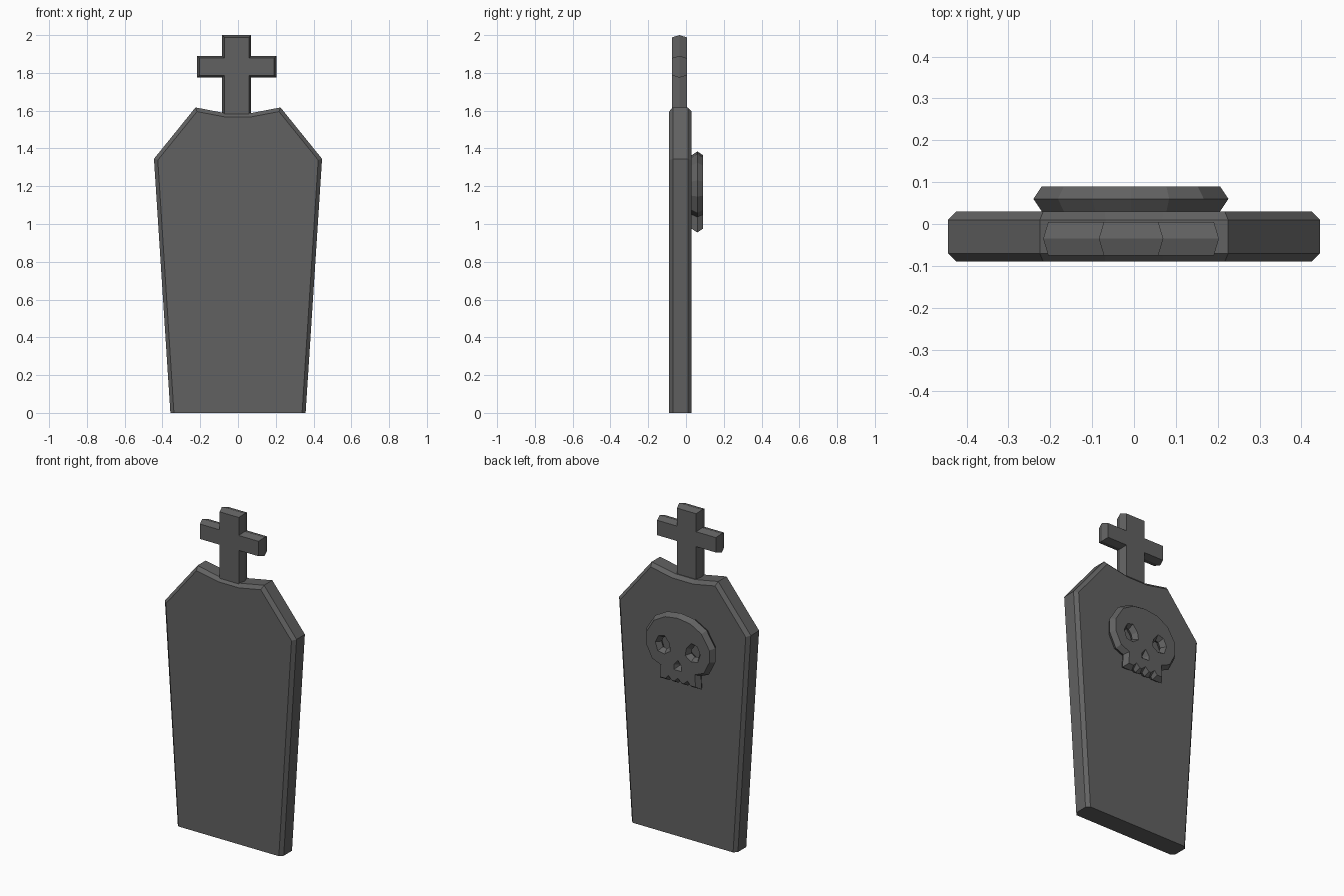
import bpy, bmesh
from mathutils import Vector

if "Cube" in bpy.data.objects:
    bpy.data.objects.remove(bpy.data.objects["Cube"])

stone = bpy.data.materials.new("dark_grey_stone")
stone.diffuse_color = (0.12, 0.12, 0.12, 1)
stone.use_nodes = True
stone.node_tree.nodes["Principled BSDF"].inputs["Base Color"].default_value = stone.diffuse_color


def offset_loop(loop, d):
    """Mitred offset of an (x, z) loop; counter-clockwise loops grow."""
    out = []
    for i, p in enumerate(loop):
        p = Vector(p)
        a = (p - Vector(loop[i - 1])).normalized()
        b = (Vector(loop[(i + 1) % len(loop)]) - p).normalized()
        n1, n2 = Vector((a.y, -a.x)), Vector((b.y, -b.x))
        q = p + (n1 + n2) * d / (1 + n1.dot(n2))
        if p.y == 0:          # the base stays flat on the ground
            q.y = 0
        out.append(q)
    return out


def slab(name, loops, rings):
    """Solid along y from outlines (holes clockwise) and (y, offset) rings."""
    bm = bmesh.new()
    caps = ([], [])
    for loop in loops:
        n = len(loop)
        rows = [[bm.verts.new((q.x, y, q.y)) for q in offset_loop(loop, d)]
                for y, d in rings]
        for r0, r1 in zip(rows, rows[1:]):
            for i in range(n):
                j = (i + 1) % n
                bm.faces.new((r0[i], r0[j], r1[j], r1[i]))
        for cap, row in zip(caps, (rows[0], rows[-1])):
            cap += [bm.edges.get((row[i], row[(i + 1) % n])) for i in range(n)]
    for cap, ny in zip(caps, (-1, 1)):
        bmesh.ops.triangle_fill(bm, use_beauty=True, edges=cap, normal=(0, ny, 0))
    bmesh.ops.recalc_face_normals(bm, faces=bm.faces[:])
    mesh = bpy.data.meshes.new(name)
    bm.to_mesh(mesh)
    bm.free()
    mesh.materials.append(stone)
    obj = bpy.data.objects.new(name, mesh)
    bpy.context.collection.objects.link(obj)
    return obj


def mirrored(half, cx=0.0):
    """Right half, bottom to top, mirrored into a counter-clockwise loop."""
    left = [(-x, z) for x, z in reversed(half) if x > 0]
    return [(x + cx, z) for x, z in half + left]


# coffin-shaped stone
slab("headstone",
     [mirrored([(0.358, 0), (0.445, 1.345), (0.225, 1.617), (0.068, 1.587)])],
     [(-0.09, -0.02), (-0.07, 0), (0.01, 0), (0.03, -0.02)])

# cross on top, with a ridge around its sides
slab("cross",
     [mirrored([(0.065, 1.5), (0.065, 1.787), (0.198, 1.787), (0.198, 1.878),
                (0.065, 1.878), (0.065, 1.988)], -0.007)],
     [(-0.075, 0), (-0.035, 0.012), (0.005, 0)])

# skull relief on the back, with eye and nose holes
cx = -0.0075
skull = mirrored([(0, 0.998), (0.025, 0.975), (0.04, 0.975), (0.065, 0.998),
                  (0.085, 0.975), (0.12, 0.975), (0.115, 1.05), (0.175, 1.075),
                  (0.213, 1.15), (0.213, 1.225), (0.16, 1.31), (0.085, 1.352),
                  (0, 1.364)], cx)
eye = [(0.05, 1.15), (0.058, 1.195), (0.09, 1.235), (0.13, 1.225),
       (0.152, 1.18), (0.135, 1.13), (0.09, 1.122)]           # clockwise
left_eye = [(cx - x, z) for x, z in reversed(eye)]
right_eye = [(cx + x, z) for x, z in eye]
nose = mirrored([(0.026, 1.045), (0.026, 1.075), (0, 1.108)], cx)[::-1]
slab("skull_relief", [skull, left_eye, right_eye, nose],
     [(0.03, 0), (0.06, 0.02), (0.09, 0)])
